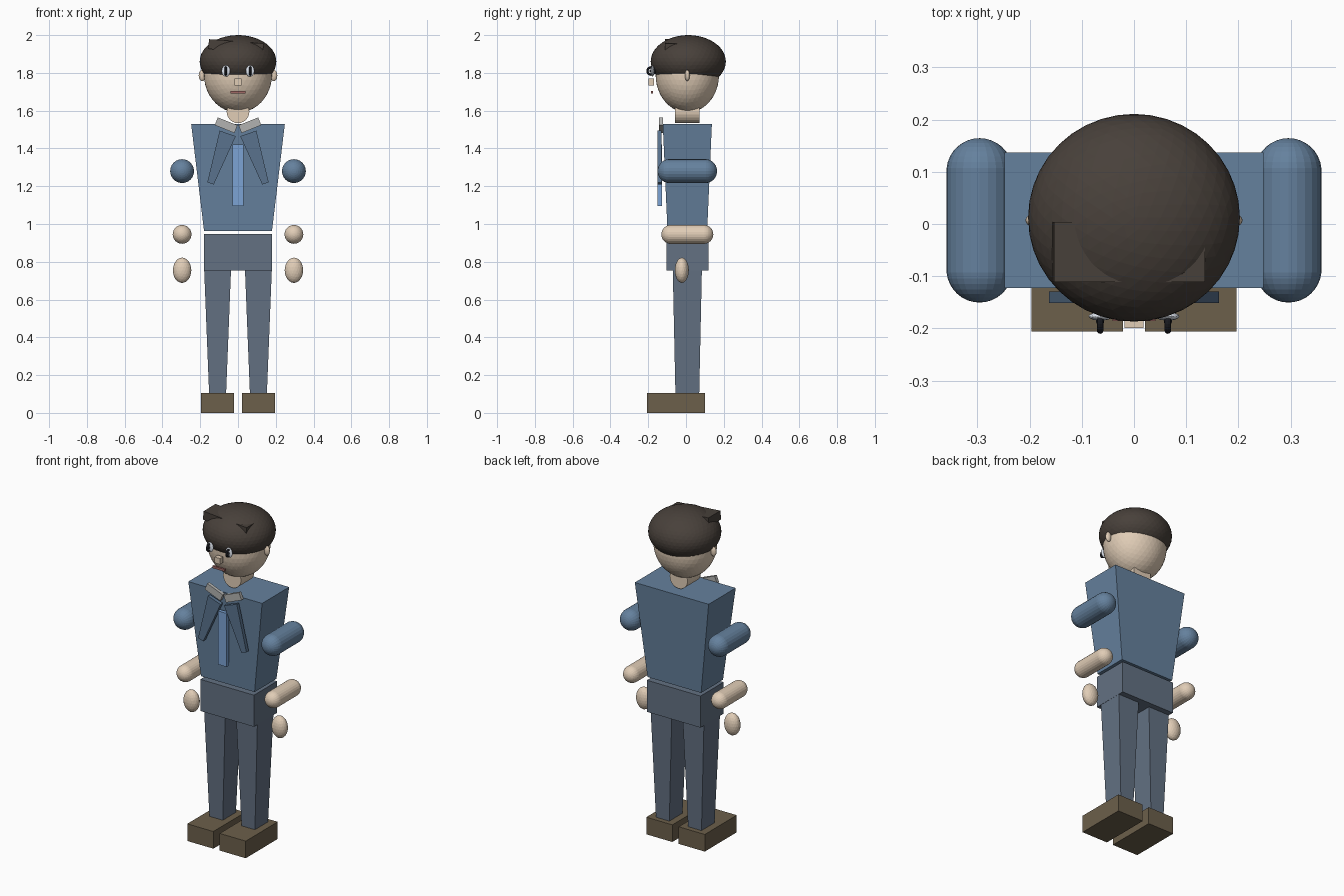
import bpy, bmesh
from math import radians, pi
from mathutils import Matrix, Vector

if "Cube" in bpy.data.objects:
    bpy.data.objects.remove(bpy.data.objects["Cube"])

CY = 0.007  # body axis in y
_mats = {}
COLORS = {
    "skin": (0.75, 0.61, 0.47), "hair": (0.065, 0.052, 0.043),
    "shirt": (0.13, 0.22, 0.34), "lapel": (0.10, 0.17, 0.27),
    "tie": (0.20, 0.37, 0.66), "collar": (0.45, 0.45, 0.44),
    "trousers": (0.125, 0.165, 0.225), "shoe": (0.15, 0.115, 0.07),
    "white": (0.75, 0.80, 0.88), "dark": (0.02, 0.022, 0.03),
    "lips": (0.35, 0.14, 0.13),
}


def finish(bm, name, color, loc=(0, 0, 0), rot_y=0.0):
    bmesh.ops.recalc_face_normals(bm, faces=bm.faces)
    bm.transform(Matrix.Translation(loc) @ Matrix.Rotation(rot_y, 4, 'Y'))
    me = bpy.data.meshes.new(name)
    bm.to_mesh(me)
    bm.free()
    if color not in _mats:
        m = bpy.data.materials.new(color)
        m.diffuse_color = (*COLORS[color], 1)
        m.use_nodes = True
        m.node_tree.nodes["Principled BSDF"].inputs["Base Color"].default_value = m.diffuse_color
        _mats[color] = m
    me.materials.append(_mats[color])
    ob = bpy.data.objects.new(name, me)
    bpy.context.collection.objects.link(ob)
    return ob


def block(name, color, loc, bottom, top, height, rot_y=0.0):
    """Box with separate bottom and top (x, y) sizes, centred on loc."""
    bm = bmesh.new()
    bmesh.ops.create_cube(bm, size=1)
    for v in bm.verts:
        sx, sy = top if v.co.z > 0 else bottom
        v.co = Vector((v.co.x * sx, v.co.y * sy, v.co.z * height))
    return finish(bm, name, color, loc, rot_y)


def ball(name, color, loc, radii, detail=4):
    bm = bmesh.new()
    bmesh.ops.create_icosphere(bm, subdivisions=detail, radius=1)
    bmesh.ops.scale(bm, vec=radii, verts=bm.verts)
    return finish(bm, name, color, loc)


def capsule(name, color, loc, r, length):
    """Round-ended rod lying along y."""
    bm = bmesh.new()
    bmesh.ops.create_uvsphere(bm, u_segments=24, v_segments=17, radius=r)
    for v in bm.verts:
        v.co.z += (length / 2 - r) * (1 if v.co.z > 0 else -1)
    bm.transform(Matrix.Rotation(pi / 2, 4, 'X'))
    return finish(bm, name, color, loc)


def ring(name, color, loc, major, minor, n=24, k=10):
    """Torus with its axis along x."""
    bm = bmesh.new()
    c = bmesh.ops.create_circle(bm, segments=k, radius=minor,
                                matrix=Matrix.Translation((0, major, 0)))
    bmesh.ops.spin(bm, geom=c['verts'] + bm.edges[:], axis=(1, 0, 0), cent=(0, 0, 0),
                   steps=n, angle=2 * pi, use_merge=True)
    bmesh.ops.remove_doubles(bm, verts=bm.verts, dist=1e-5)
    return finish(bm, name, color, loc)


# torso and hips
block("torso", "shirt", (0, CY, 1.247), (0.36, 0.21), (0.496, 0.26), 0.566)
block("hips", "trousers", (0, CY, 0.851), (0.36, 0.222), (0.36, 0.222), 0.192)

# neck: short drum lying along y
bm = bmesh.new()
bmesh.ops.create_cone(bm, cap_ends=True, segments=24, radius1=0.06, radius2=0.06, depth=0.128,
                      matrix=Matrix.Rotation(pi / 2, 4, 'X'))
finish(bm, "neck", "skin", (0, CY, 1.594))

# head, hair and fringe
ball("head", "skin", (0, CY, 1.79), (0.18, 0.168, 0.2))
ball("hair", "hair", (0, 0.012, 1.86), (0.203, 0.199, 0.14))
block("fringe", "hair", (-0.011, -0.054, 1.941), (0.29, 0.115), (0.29, 0.115), 0.052, radians(4.6))

# nose and mouth
block("nose", "skin", (0, -0.184, 1.752), (0.036, 0.03), (0.036, 0.03), 0.036)
block("mouth", "lips", (0, -0.18, 1.698), (0.082, 0.012), (0.082, 0.012), 0.014)

# tie
block("tie", "tie", (0, -0.139, 1.258), (0.058, 0.022), (0.058, 0.022), 0.325)

# paired parts
for s, side in ((-1, "left"), (1, "right")):
    block(side + "_leg", "trousers", (s * 0.108, CY, 0.43), (0.09, 0.126), (0.142, 0.154), 0.652)
    block(side + "_shoe", "shoe", (s * 0.109, -0.053, 0.052), (0.175, 0.307), (0.175, 0.307), 0.104)
    capsule(side + "_upper_arm", "shirt", (s * 0.296, CY, 1.28), 0.0635, 0.315)
    capsule(side + "_forearm", "skin", (s * 0.296, CY, 0.945), 0.05, 0.275)
    ball(side + "_hand", "skin", (s * 0.296, -0.022, 0.755), (0.049, 0.037, 0.067), 3)
    ball(side + "_ear", "skin", (s * 0.19, CY, 1.786), (0.018, 0.013, 0.03), 3)
    ball(side + "_eye", "white", (s * 0.064, -0.177, 1.81), (0.023, 0.008, 0.03), 3)
    ring(side + "_iris", "dark", (s * 0.065, -0.185, 1.81), 0.019, 0.0065)
    ball(side + "_pupil", "dark", (s * 0.065, -0.186, 1.81), (0.008, 0.009, 0.009), 2)
    block(side + "_collar", "collar", (s * 0.063, -0.133, 1.523), (0.112, 0.02), (0.112, 0.02),
          0.044, -s * radians(22))
    block(side + "_lapel", "lapel", (s * 0.1, -0.14, 1.347), (0.036, 0.022), (0.09, 0.022),
          0.28, -s * radians(19))
